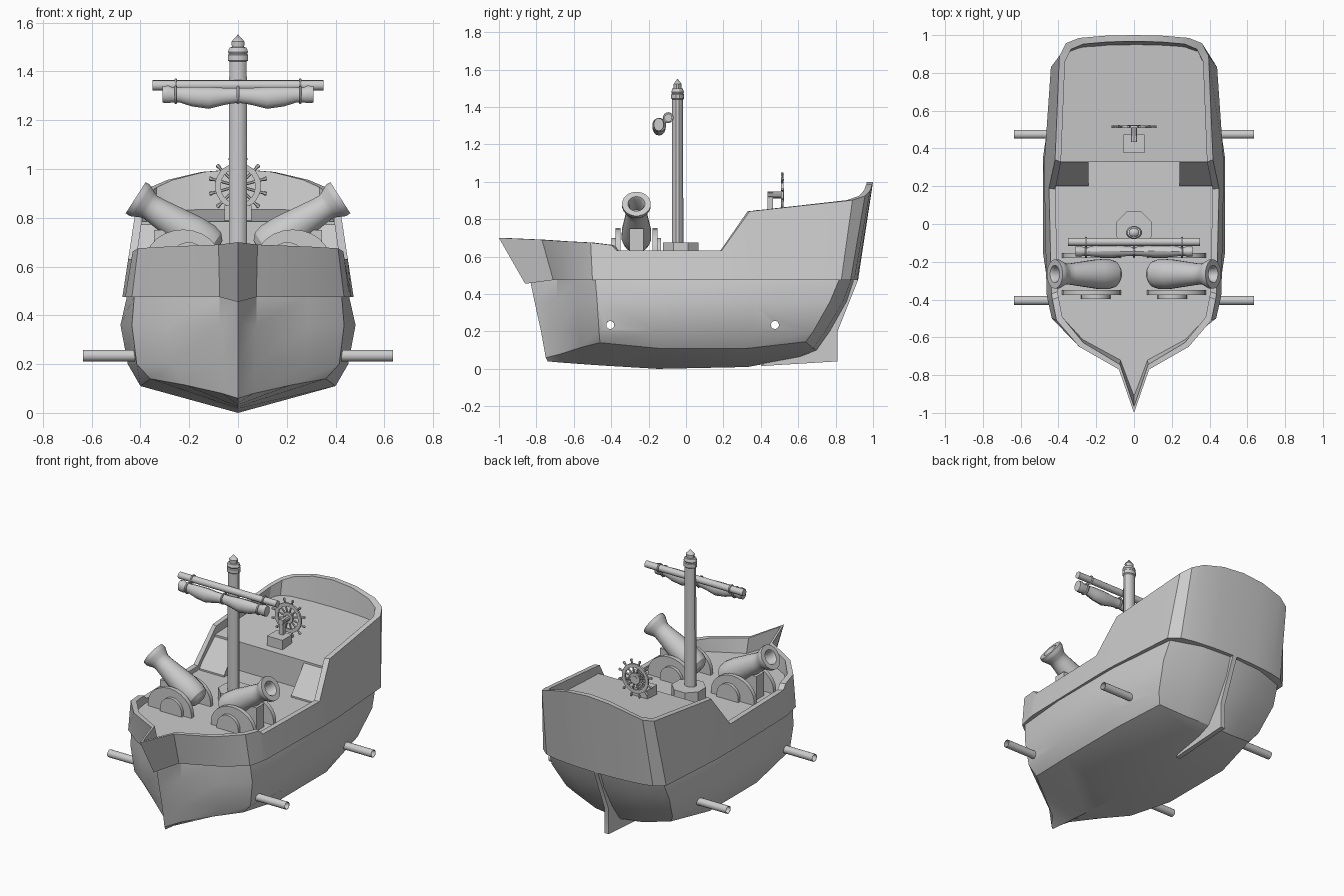
import bpy, bmesh, math
from mathutils import Vector

if "Cube" in bpy.data.objects:
    bpy.data.objects.remove(bpy.data.objects["Cube"])


def make(name, bm):
    bmesh.ops.remove_doubles(bm, verts=bm.verts, dist=1e-5)
    bmesh.ops.recalc_face_normals(bm, faces=bm.faces)
    me = bpy.data.meshes.new(name)
    bm.to_mesh(me)
    bm.free()
    ob = bpy.data.objects.new(name, me)
    bpy.context.collection.objects.link(ob)
    return ob


def loft(name, rings, caps=(True, True)):
    """Skin closed rings of equal length."""
    bm = bmesh.new()
    vs = [[bm.verts.new(p) for p in r] for r in rings]
    n = len(vs[0])
    for a, b in zip(vs, vs[1:]):
        for i in range(n):
            bm.faces.new((a[i], a[(i + 1) % n], b[(i + 1) % n], b[i]))
    if caps[0]:
        bm.faces.new(vs[0])
    if caps[1]:
        bm.faces.new(vs[-1])
    return make(name, bm)


def circle(c, axis, r, n, squash=1.0):
    c, axis = Vector(c), Vector(axis).normalized()
    u = Vector((0, 1, 0)) if abs(axis.y) < 0.9 else Vector((1, 0, 0))
    v = axis.cross(u)
    return [c + u * r * squash * math.cos(2 * math.pi * (i + .5) / n)
            + v * r * math.sin(2 * math.pi * (i + .5) / n) for i in range(n)]


def lathe(name, origin, axis, prof, n, squash=1.0):
    """Turned shape from (radius, distance) pairs; a closed profile gets no caps."""
    o, a = Vector(origin), Vector(axis).normalized()
    closed = prof[0] == prof[-1]
    caps = (prof[0][0] > 0 and not closed, prof[-1][0] > 0 and not closed)
    return loft(name, [circle(o + a * t, a, r, n, squash) for r, t in prof], caps)


def rod(name, p, q, r, n=10):
    p, q = Vector(p), Vector(q)
    return lathe(name, p, q - p, [(r, 0), (r, (q - p).length)], n)


def torus(name, c, axis, R, r, n, m=6):
    prof = [(R + r * math.cos(2 * math.pi * k / m), r * math.sin(2 * math.pi * k / m)) for k in range(m)]
    return lathe(name, c, axis, prof + prof[:1], n)


def box(name, x0, x1, y0, y1, z0, z1):
    return loft(name, [[(x0, y0, z), (x1, y0, z), (x1, y1, z), (x0, y1, z)] for z in (z0, z1)])


def mirror_ring(half):
    """Half outline from bow centre to stern centre -> full ring."""
    return half + [(-x, y, z) for x, y, z in half[-2:0:-1]]


def level(z, pts):
    return [(x, y, z) for x, y in pts]


# Lower hull: keel, bilge, side and top outlines
keel = [(0, y, z) for y, z in ((-.74, .04), (-.66, .033), (-.55, .025), (-.45, .018),
                               (-.15, .0), (.33, .01), (.6, .06), (.64, .075), (.68, .085))]
bilge = [(0, -.75, .06), (.065, -.67, .08), (.22, -.56, .115), (.36, -.46, .14), (.40, -.15, .11),
         (.40, .33, .11), (.34, .64, .145), (.17, .68, .11), (0, .7, .1)]
low = level(.2, [(0, -.775), (.07, -.68), (.27, -.575), (.415, -.465), (.452, -.15),
                 (.452, .33), (.38, .68), (.2, .745), (0, .77)])
wide = level(.36, [(0, -.81), (.075, -.69), (.29, -.585), (.435, -.475), (.482, -.15),
                   (.482, .35), (.42, .77), (.22, .84), (0, .86)])
top = level(.48, [(0, -.835), (.075, -.69), (.29, -.59), (.425, -.485), (.455, -.15),
                  (.455, .35), (.41, .82), (.22, .885), (0, .9)])
hull = loft("lower_hull", [mirror_ring(r) for r in (keel, bilge, low, wide, top)], (False, True))

# Hollow axle tubes passing right through the hull
for y in (-.405, .475):
    cut = rod("axle_cutter", (-.7, y, .235), (.7, y, .235), .0225, 16)
    cut.hide_render = True
    mod = hull.modifiers.new("hole", 'BOOLEAN')
    mod.operation, mod.solver, mod.object = 'DIFFERENCE', 'EXACT', cut
    bpy.context.view_layer.objects.active = hull
    bpy.ops.object.modifier_apply(modifier=mod.name)
    bpy.data.objects.remove(cut)
    tube = [(.0215, .4), (.0215, .635), (.024, .635), (.024, .4), (.0215, .4)]
    for s in (-1, 1):
        lathe("axle_tube", (0, y, .235), (s, 0, 0), tube, 16)

# Upper hull with bulwarks and main deck
base = [(0, -.86, .455), (.075, -.71, .475), (.30, -.605, .475), (.435, -.5, .475), (.458, -.40, .475),
        (.463, -.37, .475), (.474, .19, .475), (.474, .34, .475), (.44, .83, .475),
        (.38, .88, .475), (.29, .9, .475), (.15, .915, .475), (0, .92, .475)]
rail = [(0, -1, .70), (.08, -.77, .69), (.29, -.65, .682), (.41, -.51, .675), (.432, -.40, .662),
        (.437, -.37, .632), (.45, .19, .632), (.418, .34, .842), (.395, .89, .902),
        (.36, .957, .925), (.29, .985, .955), (.15, .997, .988), (0, 1, 1)]


def inner(zf):
    """Inside face of the bulwark at height zf(y), zf=None gives the rail height."""
    out = []
    for (bx, by, bz), (rx, ry, rz) in zip(base, rail):
        z = zf(ry) if zf else rz
        t = (z - bz) / (rz - bz)
        x, y = bx + (rx - bx) * t, by + (ry - by) * t
        out.append((x * .925, y * (.985 if zf and ry > .5 else .967), z))
    return out


DECK = .60
deck_edge = inner(lambda y: DECK)
loft("upper_hull", [mirror_ring(r) for r in (base, rail, inner(None), deck_edge)])


# Quarterdeck block and the ramps up to it
def both_sides(half):
    return half + [(-x, y, z) for x, y, z in half[-2::-1]]


qtop = inner(lambda y: .785 + .075 * (y - .34))[7:]
loft("quarterdeck", [both_sides(deck_edge[7:]), both_sides(qtop)])
for s in (-1, 1):
    prof = [(.2, DECK - .01), (.2, DECK + .01), (.335, .78), (.335, DECK - .01)]
    loft("ramp", [[(s * x, y, z) for y, z in prof] for x in (.24, .415)])

# Rudder fin
fin = [(.4, .015), (.81, .04), (.81, .2), (.92, .475), (.82, .475), (.6, .2)]
loft("rudder", [[(x, y, z) for y, z in fin] for x in (-.015, .015)])

# Mast with base, collar and pointed tip
lathe("mast_base", (0, -.028, DECK - .01), (0, 0, 1), [(.102, 0), (.102, .085)], 8)
lathe("mast", (0, -.045, DECK), (0, 0, 1),
      [(.039, 0), (.037, .84), (.043, .845), (.043, .868), (.038, .872), (.043, .88), (.036, .898),
       (.026, .9), (.028, .922), (0, .952)], 12, .82)

# Yard, furled sail and ties
rod("yard", (-.35, -.095, 1.343), (.35, -.095, 1.343), .021, 14)
half = [(0, 1.302, .03), (.05, 1.298, .034), (.12, 1.292, .045), (.19, 1.297, .04),
        (.24, 1.304, .031), (.27, 1.304, .031), (.285, 1.306, .036), (.31, 1.306, .034)]
path = [(-x, z, r) for x, z, r in half[:0:-1]] + half
loft("furled_sail", [circle((x, -.145 + .12 * (1.302 - z), z), (1, 0, 0), r, 14, .8)
                     for x, z, r in path])
for x in (-.255, 0, .255):
    torus("sail_tie", (x, -.143, 1.304), (1, 0, 0), .032, .006, 14)
    if x:
        torus("yard_tie", (x, -.095, 1.343), (1, 0, 0), .023, .006, 14)

# Cannons on carriages, firing outward to both sides
barrel = [(0, 0), (.045, .006), (.07, .028), (.08, .065), (.079, .13), (.057, .30), (.055, .33),
          (.06, .345), (.074, .372), (.077, .38), (.077, .4), (.046, .4), (.038, .385), (.038, .28), (0, .28)]


def dshape(s, x0, x1, h, y):
    """Arched cheek outline."""
    c, r = (x0 + x1) / 2, (x1 - x0) / 2
    pts = [(x1, DECK - .01)] + [(c + r * math.cos(math.pi * k / 12),
                                 DECK + .02 + (h - .02) * math.sin(math.pi * k / 12)) for k in range(13)]
    return [(s * x, y, z) for x, z in pts + [(x0, DECK - .01)]]


for s in (-1, 1):
    lathe("cannon", (s * .083, -.265, .666), (s * .84, 0, .54), barrel, 20)
    for d in (-1, 1):
        c = -.265
        loft("carriage_cheek", [dshape(s, .07, .38, .152, c + d * o) for o in (.085, .112)])
        loft("cheek_panel", [dshape(s, .125, .28, .1, c + d * o) for o in (.11, .132)])
    box("cannon_support", *sorted((s * .25, s * .345)), -.303, -.227, DECK - .01, .75)

# Steering wheel on its pedestal
box("wheel_box", -.055, .055, .375, .475, .77, .85)
box("wheel_post", -.014, .014, .437, .466, .84, .945)
rod("wheel_axle", (0, .435, .93), (0, .525, .93), .018, 10)
W = Vector((0, .515, .93))
lathe("wheel_rim", W, (0, 1, 0), [(.072, -.006), (.094, -.006), (.094, .006), (.072, .006), (.072, -.006)], 24)
rod("wheel_hub", W - Vector((0, .008, 0)), W + Vector((0, .008, 0)), .036, 12)
for k in range(12):
    a = 2 * math.pi * (k + .5) / 12
    d = Vector((math.cos(a), 0, math.sin(a)))
    lathe("wheel_spoke", W + d * .02, d, [(.006, 0), (.006, .07), (.006, .085), (.009, .094), (.007, .102)], 6)

# Smooth curved faces, keep hard edges
for ob in bpy.context.scene.objects:
    ob.select_set(True)
    bpy.context.view_layer.objects.active = ob
bpy.ops.object.shade_smooth_by_angle(angle=math.radians(30))
